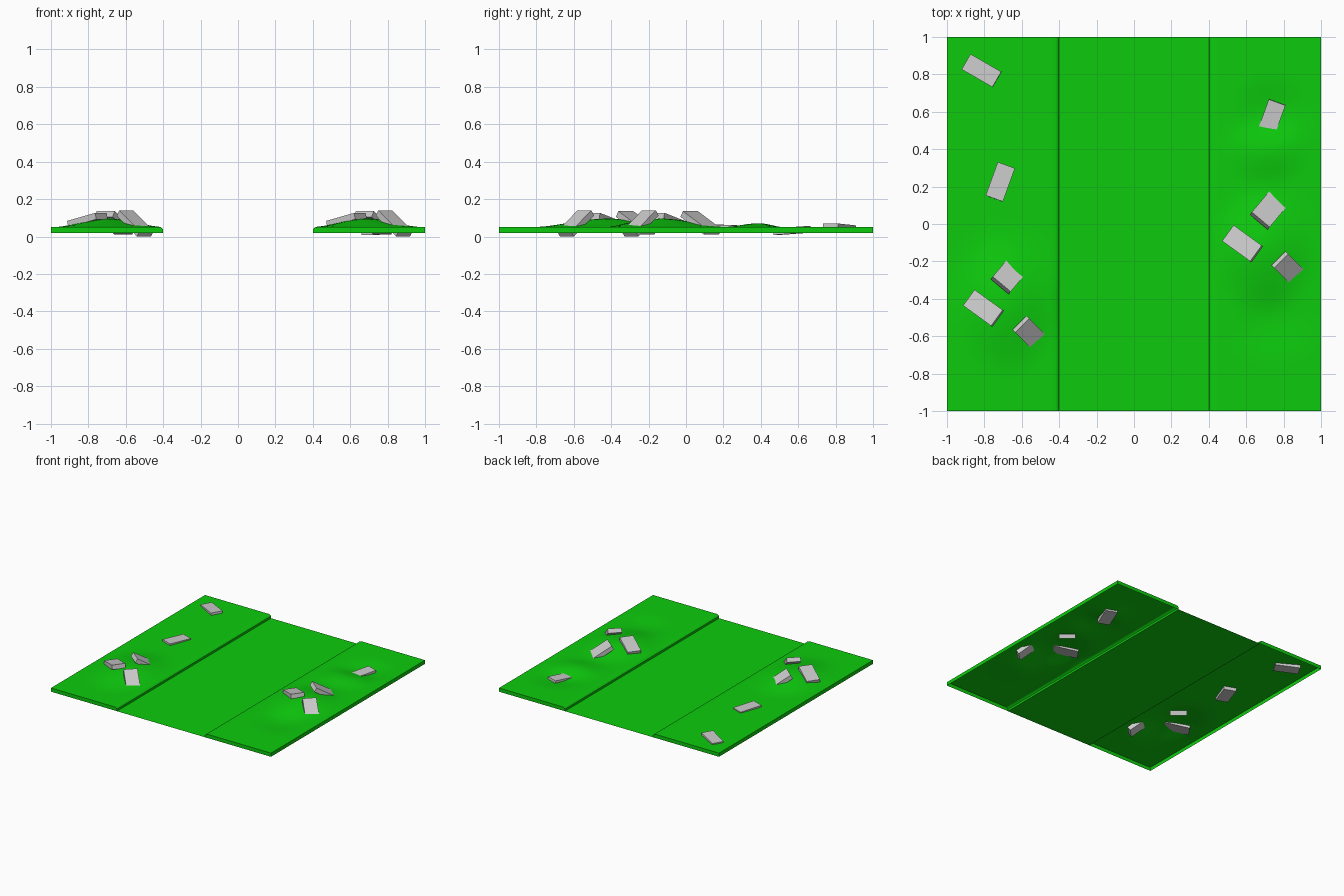
import bpy, bmesh, math
from mathutils import Matrix, Vector

if "Cube" in bpy.data.objects:
    bpy.data.objects.remove(bpy.data.objects["Cube"])

green = bpy.data.materials.new("grass_green")
green.diffuse_color = (0.004, 0.6, 0.004, 1)
green.use_nodes = True
green.node_tree.nodes["Principled BSDF"].inputs["Base Color"].default_value = green.diffuse_color
BASE, TOP = 0.02, 0.05


def finish(name, bm, mat=None, smooth=False):
    bmesh.ops.recalc_face_normals(bm, faces=bm.faces)
    me = bpy.data.meshes.new(name)
    bm.to_mesh(me)
    bm.free()
    ob = bpy.data.objects.new(name, me)
    bpy.context.collection.objects.link(ob)
    if mat:
        me.materials.append(mat)
    if smooth:
        bpy.ops.object.select_all(action='DESELECT')
        bpy.context.view_layer.objects.active = ob
        ob.select_set(True)
        bpy.ops.object.shade_smooth_by_angle(angle=math.radians(30))
    return ob


def bump(x, y, cx, cy, rx, ry, h):
    d = math.hypot((x - cx) / rx, (y - cy) / ry)
    return h * (0.5 + 0.5 * math.cos(math.pi * d)) if d < 1 else 0


# raised bank: open-bottomed shell with rolling top and rounded inner edge
def bank(name, side, hills):
    xs = [0.42 + 0.58 * i / 16 for i in range(17)]
    ys = [-1 + 2 * j / 48 for j in range(49)]
    bm = bmesh.new()
    rows = []
    for y in ys:
        row = [(0.40, BASE), (0.40, 0.037), (0.408, 0.046)]
        row += [(x, TOP + sum(bump(side * x, y, *h) for h in hills)) for x in xs]
        row.append((1.0, BASE))
        rows.append([bm.verts.new((side * x, y, z)) for x, z in row])
    for a, b in zip(rows, rows[1:]):
        for i in range(len(a) - 1):
            bm.faces.new((a[i], a[i + 1], b[i + 1], b[i]))
    for end in (rows[0], rows[-1]):
        bm.faces.new(end)
    finish(name, bm, green, True)


bank("left_bank", -1, [(-0.69, -0.42, 0.31, 0.42, 0.046)])
bank("right_bank", 1, [(0.69, -0.13, 0.31, 0.36, 0.046),
                       (0.70, 0.39, 0.27, 0.20, 0.021),
                       (0.74, 0.60, 0.25, 0.22, -0.018),
                       (0.74, -0.52, 0.25, 0.22, -0.012)])

# flat lane between the banks
bm = bmesh.new()
bm.faces.new([bm.verts.new((x, y, BASE)) for x, y in
              ((-0.4, -1), (0.4, -1), (0.4, 1), (-0.4, 1))])
lane = finish("middle_lane", bm, green)
if lane.data.polygons[0].normal.z < 0:
    lane.data.flip_normals()


# flat stone: box turned by yaw, its +length end dipping by pitch
def stone(name, loc, size, yaw, pitch):
    bm = bmesh.new()
    m = (Matrix.Translation(loc) @ Matrix.Rotation(math.radians(yaw), 4, 'Z')
         @ Matrix.Rotation(math.radians(pitch), 4, 'Y')
         @ Matrix.Diagonal((*size, 1)))
    bmesh.ops.create_cube(bm, size=1, matrix=m)
    finish(name, bm)


# the same cluster of three stones on each hill
for label, off in (("left", Vector((0, 0, 0))), ("right", Vector((1.385, 0.345, 0)))):
    stone(label + "_steep_stone", off + Vector((-0.55, -0.59, 0.07)), (0.19, 0.105, 0.035), -45, 36)
    stone(label + "_flat_stone", off + Vector((-0.805, -0.45, 0.088)), (0.19, 0.105, 0.035), -36, -13)
    stone(label + "_slanted_stone", off + Vector((-0.66, -0.265, 0.073)), (0.19, 0.125, 0.035), 50, 30)

# scattered single stones
stone("right_back_stone", (0.735, 0.567, 0.032), (0.18, 0.095, 0.035), 70, -4)
stone("left_middle_stone", (-0.715, 0.225, 0.044), (0.19, 0.098, 0.035), 70, 2)
stone("left_back_stone", (-0.815, 0.82, 0.047), (0.19, 0.095, 0.035), -30, -3)
